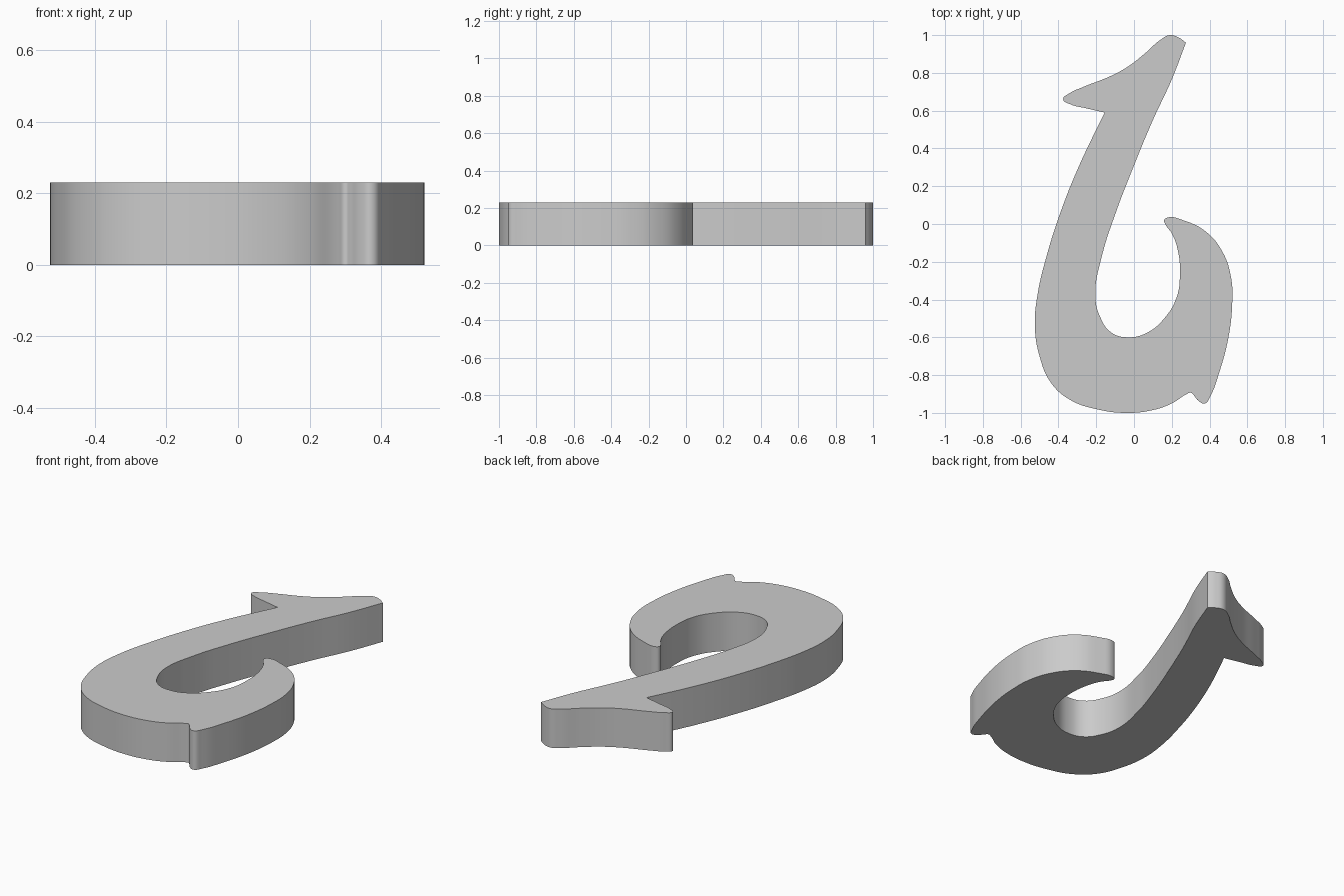
import bpy
import bmesh
import math

cube = bpy.data.objects.get("Cube")
if cube:
    bpy.data.objects.remove(cube, do_unlink=True)

THICKNESS = 0.23

# Smooth runs of the outline; each run begins at a sharp corner
shank_inner = [(.275, .96), (.2, .765), (.1, .55), (0, .31), (-.1, .05), (-.17, -.17),
               (-.205, -.38), (-.18, -.49), (-.12, -.575), (-.03, -.6), (.07, -.575),
               (.16, -.5), (.225, -.39), (.243, -.27), (.23, -.13), (.2, -.05),
               (.165, 0), (.16, .02), (.18, .035)]
point_outer = [(.26, .02), (.38, -.04), (.47, -.15), (.515, -.29), (.52, -.42),
               (.5, -.6), (.45, -.79), (.405, -.91), (.375, -.95)]
barb = [(.34, -.935), (.315, -.905), (.3, -.893), (.28, -.9)]
bend_outer = [(.2, -.95), (.1, -.985), (-.04, -1), (-.2, -.98), (-.34, -.93),
              (-.44, -.84), (-.5, -.7), (-.525, -.54), (-.51, -.37), (-.46, -.16),
              (-.39, .06), (-.29, .31)]
head = [(-.155, .59), (-.25, .612), (-.34, .635), (-.375, .66), (-.345, .69),
        (-.27, .725), (-.12, .785), (-.03, .835), (.06, .905), (.14, .975),
        (.19, 1), (.24, .985)]
outline = shank_inner + point_outer + barb + bend_outer + head
corners = {shank_inner[0], head[0]}

# Closed flat curve, extruded to the slab thickness
curve = bpy.data.curves.new("hook_outline", "CURVE")
curve.dimensions = "2D"
curve.fill_mode = "BOTH"
curve.resolution_u = 6
curve.extrude = THICKNESS / 2
spline = curve.splines.new("BEZIER")
spline.use_cyclic_u = True
spline.bezier_points.add(len(outline) - 1)
for knot, (x, y) in zip(spline.bezier_points, outline):
    knot.co = (x, y, 0)
    kind = "VECTOR" if (x, y) in corners else "AUTO"
    knot.handle_left_type = knot.handle_right_type = kind

hook = bpy.data.objects.new("hook", curve)
hook.location.z = THICKNESS / 2
bpy.context.collection.objects.link(hook)
bpy.ops.object.select_all(action="DESELECT")
hook.select_set(True)
bpy.context.view_layer.objects.active = hook
bpy.ops.object.convert(target="MESH")
hook = bpy.context.object

# Weld the caps to the walls
bm = bmesh.new()
bm.from_mesh(hook.data)
bmesh.ops.remove_doubles(bm, verts=bm.verts, dist=0.0005)
bmesh.ops.recalc_face_normals(bm, faces=bm.faces)
bm.to_mesh(hook.data)
bm.free()

# Plain grey finish
grey = bpy.data.materials.new("plain_grey")
grey.use_nodes = True
colour = (0.6, 0.6, 0.6, 1)
grey.diffuse_color = colour
grey.node_tree.nodes["Principled BSDF"].inputs["Base Color"].default_value = colour
hook.data.materials.clear()
hook.data.materials.append(grey)

bpy.ops.object.shade_smooth_by_angle(angle=math.radians(35))
